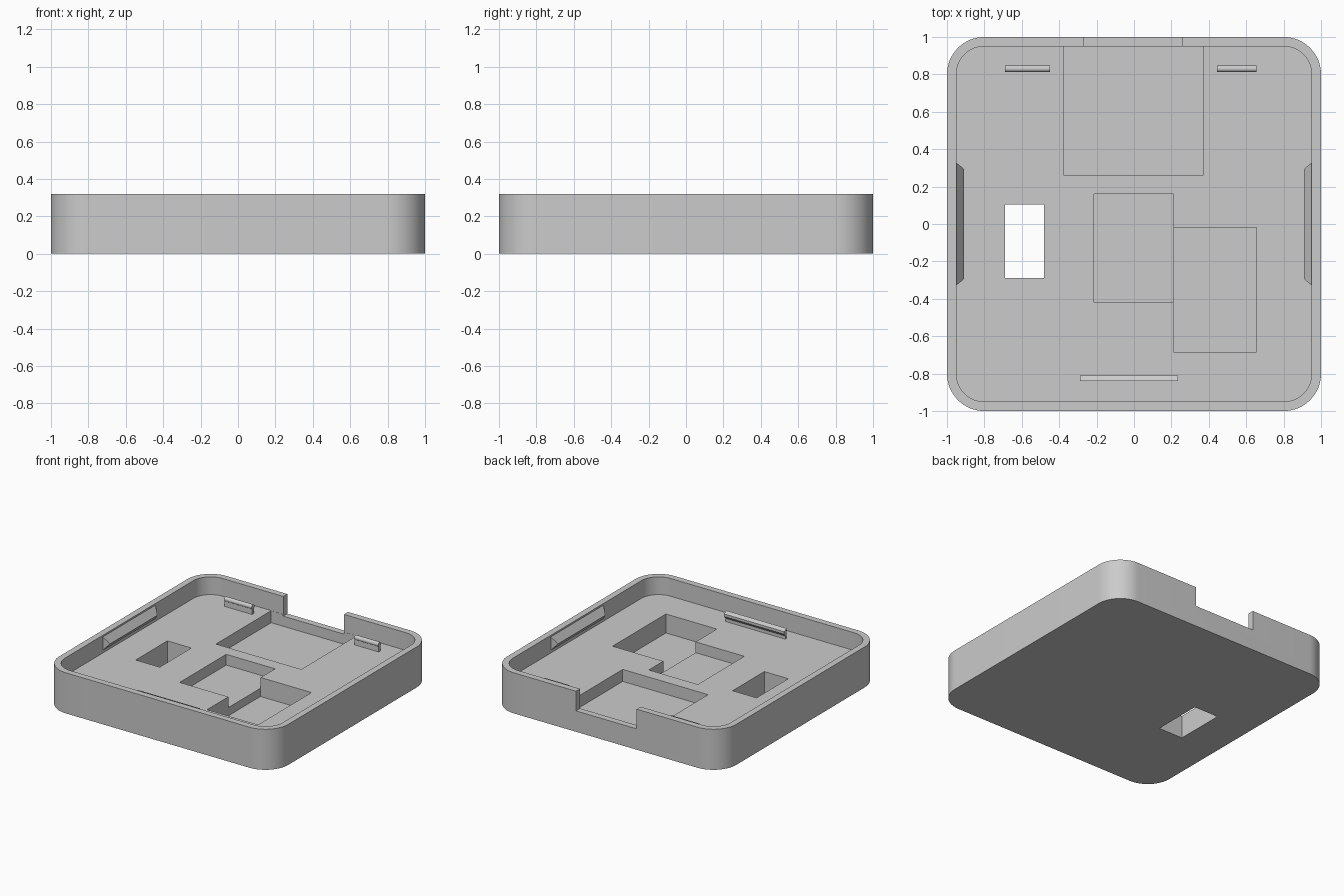
import bpy, bmesh, math
from mathutils import Vector

cube = bpy.data.objects.get("Cube")
if cube:
    bpy.data.objects.remove(cube, do_unlink=True)

HEIGHT, FLOOR, WALL, RADIUS = 0.32, 0.18, 0.05, 0.2

grey = bpy.data.materials.new("light_grey_plastic")
grey.use_nodes = True
colour = (0.6, 0.6, 0.6, 1)
grey.diffuse_color = colour
grey.node_tree.nodes["Principled BSDF"].inputs["Base Color"].default_value = colour


def finish(name, bm):
    """Turn a bmesh into a named, coloured object."""
    bmesh.ops.recalc_face_normals(bm, faces=bm.faces)
    mesh = bpy.data.meshes.new(name)
    bm.to_mesh(mesh)
    bm.free()
    mesh.materials.append(grey)
    obj = bpy.data.objects.new(name, mesh)
    bpy.context.collection.objects.link(obj)
    return obj


def extrude(name, points, offset):
    """Extrude a closed outline by an offset."""
    bm = bmesh.new()
    face = bm.faces.new([bm.verts.new(p) for p in points])
    new = bmesh.ops.extrude_face_region(bm, geom=[face])["geom"]
    bmesh.ops.translate(bm, vec=Vector(offset),
                        verts=[v for v in new if isinstance(v, bmesh.types.BMVert)])
    return finish(name, bm)


def rounded_block(name, half, radius, z0, z1, steps=16):
    points = []
    for quarter, (sx, sy) in enumerate([(1, 1), (-1, 1), (-1, -1), (1, -1)]):
        for i in range(steps + 1):
            a = math.pi / 2 * (quarter + i / steps)
            points.append((sx * (half - radius) + radius * math.cos(a),
                           sy * (half - radius) + radius * math.sin(a), z0))
    return extrude(name, points, (0, 0, z1 - z0))


def box(name, x0, x1, y0, y1, z0, z1):
    outline = [(x0, y0, z0), (x1, y0, z0), (x1, y1, z0), (x0, y1, z0)]
    return extrude(name, outline, (0, 0, z1 - z0))


def smooth(obj):
    bpy.ops.object.select_all(action="DESELECT")
    obj.select_set(True)
    bpy.context.view_layer.objects.active = obj
    bpy.ops.object.shade_smooth_by_angle(angle=math.radians(30))


# Tray with cavity, recesses, through hole and cable notch
tray = rounded_block("tray", 1, RADIUS, 0, HEIGHT)
cutters = [
    rounded_block("cavity_cutter", 1 - WALL, RADIUS - WALL, FLOOR, 0.5),
    box("through_hole_cutter", -0.69, -0.48, -0.29, 0.105, -0.1, 0.4),
    box("middle_recess_cutter", -0.215, 0.212, -0.42, 0.16, 0.095, 0.4),
    box("deep_recess_cutter", 0.21, 0.655, -0.685, -0.02, 0.03, 0.41),
    box("back_recess_cutter", -0.375, 0.37, 0.26, 0.949, 0.085, 0.28),
    box("notch_cutter", -0.27, 0.26, 0.9, 1.1, 0.165, 0.45),
]
for cutter in cutters:
    cutter.hide_render = True
    cutter.hide_viewport = True
    mod = tray.modifiers.new(cutter.name, "BOOLEAN")
    mod.operation = "DIFFERENCE"
    mod.solver = "EXACT"
    mod.object = cutter

# Apply the cuts and remove the cutters
bpy.context.view_layer.update()
graph = bpy.context.evaluated_depsgraph_get()
cut_mesh = bpy.data.meshes.new_from_object(tray.evaluated_get(graph))
tray.modifiers.clear()
tray.data = cut_mesh
for cutter in cutters:
    bpy.data.objects.remove(cutter, do_unlink=True)
smooth(tray)

# Wedge catches on the two side walls
for side, label in ((-1, "right"), (1, "left")):
    bm = bmesh.new()
    for end in (-1, 1):
        for x, y, z in ((0.952, 0.33, 0.31), (0.952, 0.33, 0.2), (0.91, 0.295, 0.25)):
            bm.verts.new((side * x, end * y, z))
    bmesh.ops.convex_hull(bm, input=bm.verts)
    finish(label + "_wall_catch", bm)

# Back clips: thin stems with a rounded bead on top
bead = [math.radians(-50 + 28 * i) for i in range(11)]
for name, x0, x1 in (("back_right_clip", -0.69, -0.45), ("back_left_clip", 0.445, 0.655)):
    outline = [(x0, 0.843, FLOOR - 0.01)]
    outline += [(x0, 0.83 + 0.018 * math.cos(a), 0.235 + 0.018 * math.sin(a)) for a in bead]
    outline.append((x0, 0.817, FLOOR - 0.01))
    smooth(extrude(name, outline, (x1 - x0, 0, 0)))

# Front clip: hooked strip with a sloped lead-in facing the middle
hook = [(-0.84, FLOOR - 0.01), (-0.84, 0.26), (-0.81, 0.245), (-0.81, 0.225),
        (-0.825, 0.205), (-0.825, FLOOR - 0.01)]
extrude("front_clip", [(-0.29, y, z) for y, z in hook], (0.525, 0, 0))
